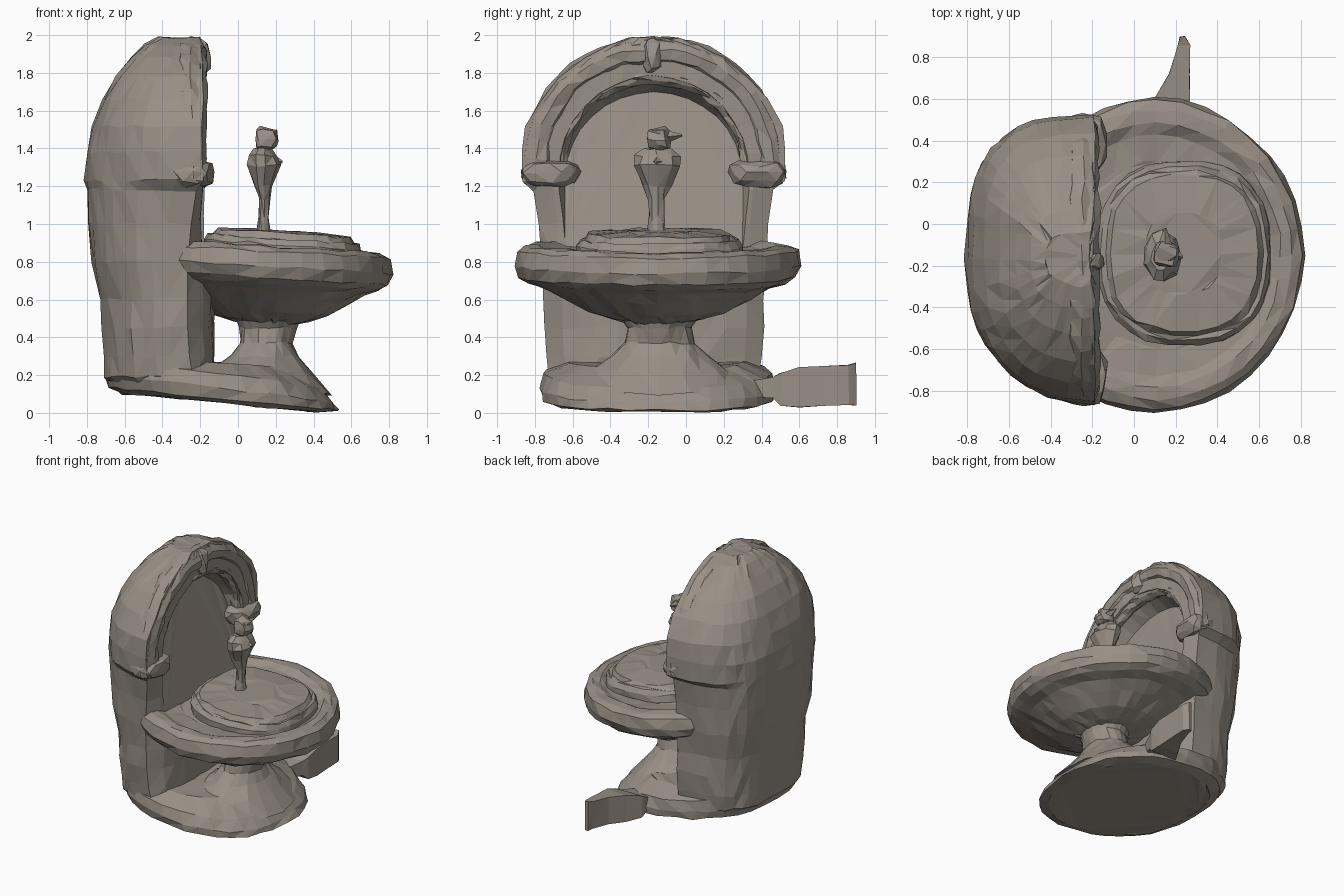
import bpy, bmesh, random
from math import sin, cos, pi, copysign
from mathutils import Vector

random.seed(4)
cube = bpy.data.objects.get("Cube")
if cube:
    bpy.data.objects.remove(cube)

stone = bpy.data.materials.new("weathered_stone")
stone.use_nodes = True
colour = (0.32, 0.28, 0.24, 1)
stone.diffuse_color = colour
bsdf = stone.node_tree.nodes["Principled BSDF"]
bsdf.inputs["Base Color"].default_value = colour
bsdf.inputs["Roughness"].default_value = 0.9

MID = -0.17  # y of the arch's centre line


def finish(name, bm, rough):
    """Roughen, triangulate and link a mesh of hewn stone."""
    for v in bm.verts:
        v.co += Vector([random.uniform(-rough, rough) for _ in range(3)])
    bmesh.ops.triangulate(bm, faces=bm.faces)
    bmesh.ops.recalc_face_normals(bm, faces=bm.faces)
    mesh = bpy.data.meshes.new(name)
    bm.to_mesh(mesh)
    bm.free()
    mesh.materials.append(stone)
    ob = bpy.data.objects.new(name, mesh)
    bpy.context.collection.objects.link(ob)
    return ob


def loft(name, rings, rough=0.008):
    """Skin closed rings of equal length and cap both ends."""
    bm = bmesh.new()
    rows = [[bm.verts.new(p) for p in ring] for ring in rings]
    n = len(rows[0])
    for a, b in zip(rows, rows[1:]):
        for i in range(n):
            j = (i + 1) % n
            bm.faces.new((a[i], a[j], b[j], b[i]))
    bm.faces.new(rows[0][::-1])
    bm.faces.new(rows[-1])
    return finish(name, bm, rough)


def power(v, p):
    return copysign(abs(v) ** p, v)


def oval(cx, cy, rx, ry, z, tilt=0, n=30, p=1):
    """Horizontal oval ring, sloping along x."""
    ring = []
    for i in range(n):
        t = 2 * pi * i / n
        x = cx + rx * power(cos(t), p)
        ring.append((x, cy + ry * power(sin(t), p), z + tilt * (x - cx)))
    return ring


def blob(name, centre, scale, rough=0.012):
    bm = bmesh.new()
    bmesh.ops.create_icosphere(bm, subdivisions=2, radius=1)
    for v in bm.verts:
        v.co = Vector(centre) + Vector([power(c, 0.7) * s for c, s in zip(v.co, scale)])
    return finish(name, bm, rough)


# Back shell: D-shaped plans stacked upwards; the lower front corners are rounded
# and the hood flares out at the front only
def d_plan(z, front, back, half, bevel=0, flare=0):
    ring = []
    for i in range(21):
        t = pi * i / 20
        p = 0.62 if t < pi / 2 else 0.82  # the right back corner is rounder
        c = power(cos(t), p)
        edge = front - bevel * (0.6 if c > 0 else 1)
        ring.append((edge + (back - edge) * sin(t) ** p,
                     MID + half * c + flare * c ** 9, z))
    for i in range(1, 12):
        s = i / 6 - 1
        dent = bevel * (0.6 if s > 0 else 1) * abs(s) ** 5
        ring.append((front - dent, MID + (half + flare) * s, z))
    return ring


shell = loft("back_shell", [d_plan(*row) for row in (
    (0.10, -0.16, -0.62, 0.46, 0.1), (0.19, -0.14, -0.71, 0.56, 0.1),
    (0.30, -0.13, -0.71, 0.57, 0.13), (0.45, -0.13, -0.72, 0.58, 0.14),
    (0.60, -0.13, -0.73, 0.58, 0.14), (0.80, -0.15, -0.77, 0.60, 0.12),
    (1.00, -0.16, -0.79, 0.61, 0.09), (1.18, -0.17, -0.80, 0.63, 0.06),
    (1.23, -0.19, -0.81, 0.64, 0, 0.06), (1.38, -0.19, -0.80, 0.65, 0, 0.05),
    (1.52, -0.19, -0.77, 0.65, 0, 0.03), (1.66, -0.19, -0.72, 0.60),
    (1.78, -0.19, -0.65, 0.50), (1.88, -0.19, -0.57, 0.37),
    (1.95, -0.19, -0.50, 0.24), (1.985, -0.21, -0.43, 0.13))])


# Arched niche cut out of the shell, its back wall leaning away from the basin
def arch(half, top, front, lean):
    points = [(MID + half, 0.82)]
    for i in range(17):
        t = pi * i / 16
        points.append((MID + half * cos(t), 1.25 + (top - 1.25) * sin(t)))
    points.append((MID - half, 0.82))
    return [(front - lean * (z - 0.82), y, z) for y, z in points]


cutter = loft("niche_cutter", [arch(0.55, 1.82, 0.1, 0), arch(0.51, 1.78, -0.14, 0.08),
                               arch(0.47, 1.70, -0.175, 0.22)], 0.004)
cutter.hide_render = True
cut = shell.modifiers.new("niche", 'BOOLEAN')
cut.operation = 'DIFFERENCE'
cut.solver = 'EXACT'
cut.object = cutter
bpy.context.view_layer.objects.active = shell
bpy.ops.object.modifier_apply(modifier="niche")
bpy.data.objects.remove(cutter)


# Arched mouldings around the niche
def moulding(name, x, half, rise, thick, n=9):
    rings = []
    for i in range(25):
        t = pi * i / 24
        ring = []
        for k in range(n):
            a = 2 * pi * k / n
            out = thick * cos(a)
            ring.append((x + thick * sin(a), MID + (half + out) * power(cos(t), 0.92),
                         1.25 + (rise + out) * sin(t) ** 0.92))
        rings.append(ring)
    loft(name, rings, 0.01)


moulding("outer_moulding", -0.245, 0.62, 0.66, 0.08)
moulding("inner_moulding", -0.24, 0.51, 0.53, 0.045)

# Scroll ends and keystone
for side, label in ((-1, "right"), (1, "left")):
    blob(label + "_scroll", (-0.25, MID + side * 0.55, 1.27), (0.12, 0.155, 0.075))
blob("keystone", (-0.20, MID - 0.01, 1.89), (0.055, 0.045, 0.09))

# Sloping foot slab with the pedestal flaring into it
loft("foot_slab", [oval(cx, -0.15, rx, ry, z, tilt, 32, 0.85) for cx, rx, ry, z, tilt in (
    (-0.08, 0.54, 0.54, 0.055, -0.10), (-0.08, 0.61, 0.61, 0.075, -0.10),
    (-0.10, 0.61, 0.62, 0.13, -0.12), (-0.13, 0.57, 0.60, 0.21, -0.14),
    (-0.15, 0.42, 0.47, 0.27, -0.08))])
loft("pedestal", [oval(cx, -0.14, rx, ry, z, 0, 20) for cx, rx, ry, z in (
    (0.11, 0.38, 0.50, 0.10), (0.12, 0.27, 0.38, 0.22), (0.14, 0.18, 0.26, 0.30),
    (0.15, 0.14, 0.19, 0.37), (0.16, 0.15, 0.17, 0.45), (0.16, 0.18, 0.22, 0.53))])

# Basin: bowl underside, thick rim and sunken channel, as one turned profile
loft("basin", [oval(0.10 + 0.05 * (1 - r), -0.15, 0.715 * r, 0.755 * r, z, -0.06, 36)
               for r, z in (
    (0.22, 0.48), (0.34, 0.50), (0.50, 0.54), (0.66, 0.61), (0.78, 0.66),
    (0.90, 0.69), (0.97, 0.72), (1.00, 0.78), (0.98, 0.86), (0.92, 0.885),
    (0.84, 0.885), (0.77, 0.86), (0.60, 0.85))])

# Low stepped mound in the basin
loft("basin_mound", [oval(0.24, -0.14, 0.42 * r, 0.44 * r, z, -0.07, 26, 0.8)
                     for r, z in ((1.0, 0.82), (1.0, 0.89), (0.95, 0.92),
                                  (0.90, 0.92), (0.85, 0.95), (0.45, 0.962))])

# Small finial figure: thin stem, flared body, head and beaks
loft("figure_body", [oval(cx, -0.155, rx, ry, z, 0, 9) for cx, rx, ry, z in (
    (0.13, 0.045, 0.05, 0.93), (0.13, 0.03, 0.04, 1.03), (0.14, 0.03, 0.045, 1.13),
    (0.13, 0.05, 0.075, 1.20), (0.135, 0.09, 0.13, 1.31), (0.13, 0.08, 0.125, 1.36),
    (0.13, 0.045, 0.07, 1.40))])
blob("figure_head", (0.155, -0.145, 1.45), (0.06, 0.06, 0.065))


def beak(name, base, tip, size):
    base, tip = Vector(base), Vector(tip)
    turn = (tip - base).to_track_quat('Z', 'Y')
    rings = []
    for centre, r in ((base, size), (tip, size * 0.15)):
        rings.append([centre + turn @ Vector((r * cos(a), r * sin(a), 0))
                      for a in (0, pi / 2, pi, 3 * pi / 2)])
    loft(name, rings, 0)


beak("head_beak", (0.15, -0.12, 1.46), (0.15, -0.02, 1.47), 0.04)
beak("front_beak", (0.19, -0.15, 1.33), (0.235, -0.16, 1.33), 0.04)

# Tapering fin that reaches back from the foot slab
loft("foot_fin", [[(a, y, low), (b, y, low), (b, y, high), (a, y, high)]
                  for y, a, b, low, high in (
    (0.36, 0.02, 0.20, 0.08, 0.17), (0.46, 0.02, 0.24, 0.08, 0.19),
    (0.50, 0.03, 0.26, 0.04, 0.21), (0.60, 0.10, 0.27, 0.03, 0.24),
    (0.72, 0.17, 0.27, 0.035, 0.25), (0.86, 0.21, 0.27, 0.04, 0.255),
    (0.90, 0.22, 0.245, 0.04, 0.265))], 0.003)
